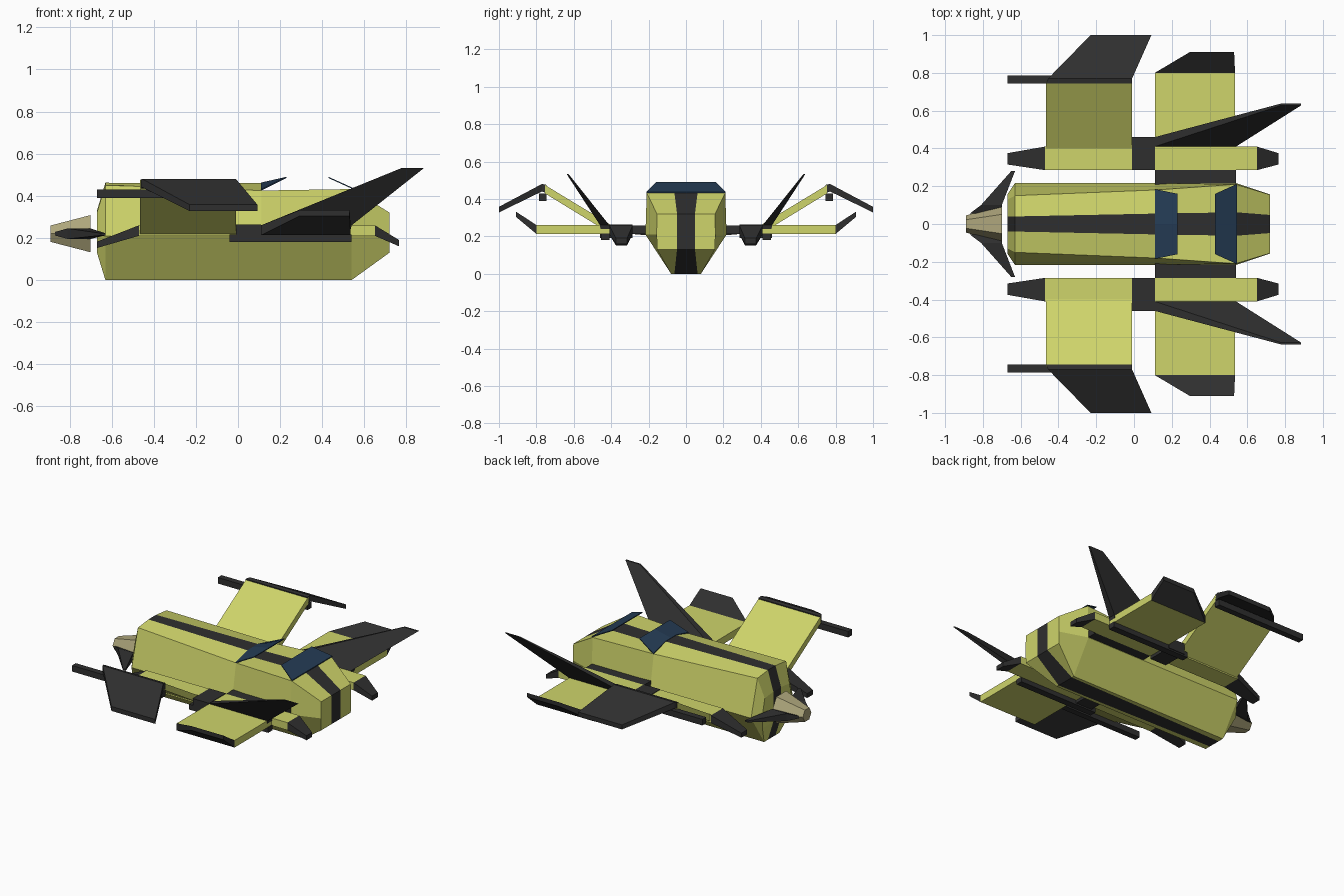
import bpy, bmesh, math

cube = bpy.data.objects.get("Cube")
if cube:
    bpy.data.objects.remove(cube, do_unlink=True)


def material(name, color):
    m = bpy.data.materials.new(name)
    m.use_nodes = True
    m.diffuse_color = (*color, 1)
    m.node_tree.nodes["Principled BSDF"].inputs["Base Color"].default_value = (*color, 1)
    return m


YELLOW = material("pale yellow", (0.62, 0.66, 0.145))
BLACK = material("charcoal", (0.028, 0.028, 0.028))
BLUE = material("canopy blue", (0.018, 0.045, 0.09))
BEIGE = material("exhaust beige", (0.42, 0.38, 0.2))


def loft(name, rings, mats, mirror=True, caps=None, rule=None):
    """Skin a row of matching rings; caps lists the corner groups of each end."""
    bm = bmesh.new()
    rows = [[bm.verts.new(p) for p in ring] for ring in rings]
    n = len(rows[0])
    sides = n if caps is None else n - 1
    for a, b in zip(rows, rows[1:]):
        for i in range(sides):
            j = (i + 1) % n
            bm.faces.new((a[i], a[j], b[j], b[i]))
    for row in (rows[0], rows[-1]):
        for group in caps or [range(n)]:
            bm.faces.new([row[i] for i in group])
    bmesh.ops.recalc_face_normals(bm, faces=bm.faces[:])
    if rule:
        for f in bm.faces:
            f.material_index = rule(f)
    mesh = bpy.data.meshes.new(name)
    bm.to_mesh(mesh)
    bm.free()
    for m in mats:
        mesh.materials.append(m)
    ob = bpy.data.objects.new(name, mesh)
    bpy.context.collection.objects.link(ob)
    if mirror:
        mod = ob.modifiers.new("both sides", 'MIRROR')
        mod.use_axis = (False, True, False)
    return ob


def rect(x, y0, y1, z0, z1):
    return [(x, y0, z0), (x, y1, z0), (x, y1, z1), (x, y0, z1)]


def box(name, x0, x1, y, z, mat):
    return loft(name, [rect(x0, *y, *z), rect(x1, *y, *z)], [mat])


def rib(x0, x1, y, z0, z1):
    """Cross-section of a wing at one distance from the hull."""
    return [(x0, y, z0), (x1, y, z0), (x1, y, z1), (x0, y, z1)]


# Hull: half sections with a centre stripe, mirrored
def hull_ring(x, stripe, low, wide, top, ridge):
    s, z = stripe, low[1]
    return [(x, 0, z), (x, s, z), (x, *low), (x, *wide), (x, *top), (x, s, ridge), (x, 0, ridge)]


LOW, WIDE = (0.08, 0), (0.217, 0.21)
END_LOW, END_WIDE, END_TOP = (0.155, 0.13), (0.157, 0.21), (0.155, 0.32)
loft("hull", [
    hull_ring(-0.67, 0.04, END_LOW, END_WIDE, (0.13, 0.32), 0.33),
    hull_ring(-0.63, 0.04, LOW, WIDE, (0.15, 0.45), 0.462),
    hull_ring(0.11, 0.055, LOW, WIDE, (0.18, 0.425), 0.46),
    hull_ring(0.112, 0.055, LOW, WIDE, (0.18, 0.425), 0.425),
    hull_ring(0.54, 0.062, LOW, WIDE, (0.21, 0.432), 0.432),
    hull_ring(0.72, 0.048, END_LOW, END_WIDE, END_TOP, 0.32),
], [YELLOW, BLACK], caps=[(0, 1, 5, 6), (1, 2, 3, 4, 5)],
    rule=lambda f: int(max(v.co.y for v in f.verts) < 0.07))

# Canopy panes: front and rear glass
T = 0.006


def pane(name, foot, crown):
    ring = [foot[0], foot[1], crown]
    pts = [(ring[0][0], 0, ring[0][2]), ring[0], ring[1], crown, (crown[0], 0, crown[2])]
    loft(name, [pts, [(x, y, z - T) for x, y, z in pts]], [BLUE])


pane("rear_canopy_pane", [(0.11, 0.055, 0.463), (0.11, 0.185, 0.43)], (0.23, 0.16, 0.49))
pane("front_canopy_pane", [(0.545, 0.06, 0.438), (0.545, 0.212, 0.438)], (0.43, 0.16, 0.49))

# Exhaust cone and its swept side fins
def hexagon(x, r):
    return [(x, r * math.cos(i * math.pi / 3), 0.22 + r * math.sin(i * math.pi / 3))
            for i in range(6)]


loft("exhaust_cone", [hexagon(-0.89, 0.045), hexagon(-0.70, 0.102)], [BEIGE], mirror=False)
loft("exhaust_fin", [rib(-0.87, -0.70, 0.055, 0.212, 0.228),
                     rib(-0.81, -0.70, 0.10, 0.195, 0.245),
                     rib(-0.65, -0.63, 0.28, 0.212, 0.222)], [BLACK])

# Side nacelles with drooping tips
NY, NZ = (0.285, 0.41), (0.21, 0.26)
box("rear_nacelle", -0.47, -0.01, NY, NZ, YELLOW)
box("front_nacelle", 0.11, 0.65, NY, NZ, YELLOW)
box("nacelle_joint", -0.01, 0.11, (0.285, 0.46), (0.19, 0.263), BLACK)
for name, x0, x1, z in (("rear_nacelle_tip", -0.47, -0.67, 0.152),
                        ("front_nacelle_tip", 0.65, 0.765, 0.16)):
    loft(name, [rect(x0, *NY, *NZ), rect(x1, 0.315, 0.375, z, z + 0.03)], [BLACK])
box("hull_strut", 0.11, 0.54, (0.17, 0.285), (0.212, 0.258), BLACK)
box("under_rail", -0.04, 0.54, (0.41, 0.455), (0.18, 0.215), BLACK)

# Flat front wings with raised tips
loft("front_wing", [rib(0.11, 0.535, 0.41, 0.213, 0.26),
                    rib(0.11, 0.535, 0.80, 0.213, 0.26)], [YELLOW])
loft("front_wing_tip", [rib(0.11, 0.535, 0.80, 0.213, 0.26),
                        rib(0.295, 0.53, 0.91, 0.305, 0.333)], [BLACK])

# Tall swept fins
loft("swept_fin", [
    [(0.11, 0.41, 0.22), (0.53, 0.41, 0.22), (0.53, 0.455, 0.22), (0.11, 0.455, 0.22)],
    [(0.11, 0.41, 0.26), (0.54, 0.41, 0.26), (0.54, 0.46, 0.26), (0.11, 0.46, 0.26)],
    [(0.78, 0.628, 0.533), (0.885, 0.628, 0.533), (0.885, 0.638, 0.533), (0.78, 0.638, 0.533)],
], [BLACK])

# Gull-shaped rear wings, drooped tips and long barrels
loft("rear_wing", [rib(-0.465, -0.01, 0.40, 0.213, 0.26),
                   rib(-0.465, -0.01, 0.755, 0.43, 0.475)], [YELLOW])
loft("rear_wing_tip", [rib(-0.465, -0.01, 0.745, 0.43, 0.475),
                       rib(-0.455, -0.01, 0.77, 0.44, 0.48),
                       rib(-0.23, 0.092, 1.0, 0.328, 0.358)], [BLACK])
box("wing_barrel", -0.67, -0.01, (0.745, 0.785), (0.39, 0.43), BLACK)
